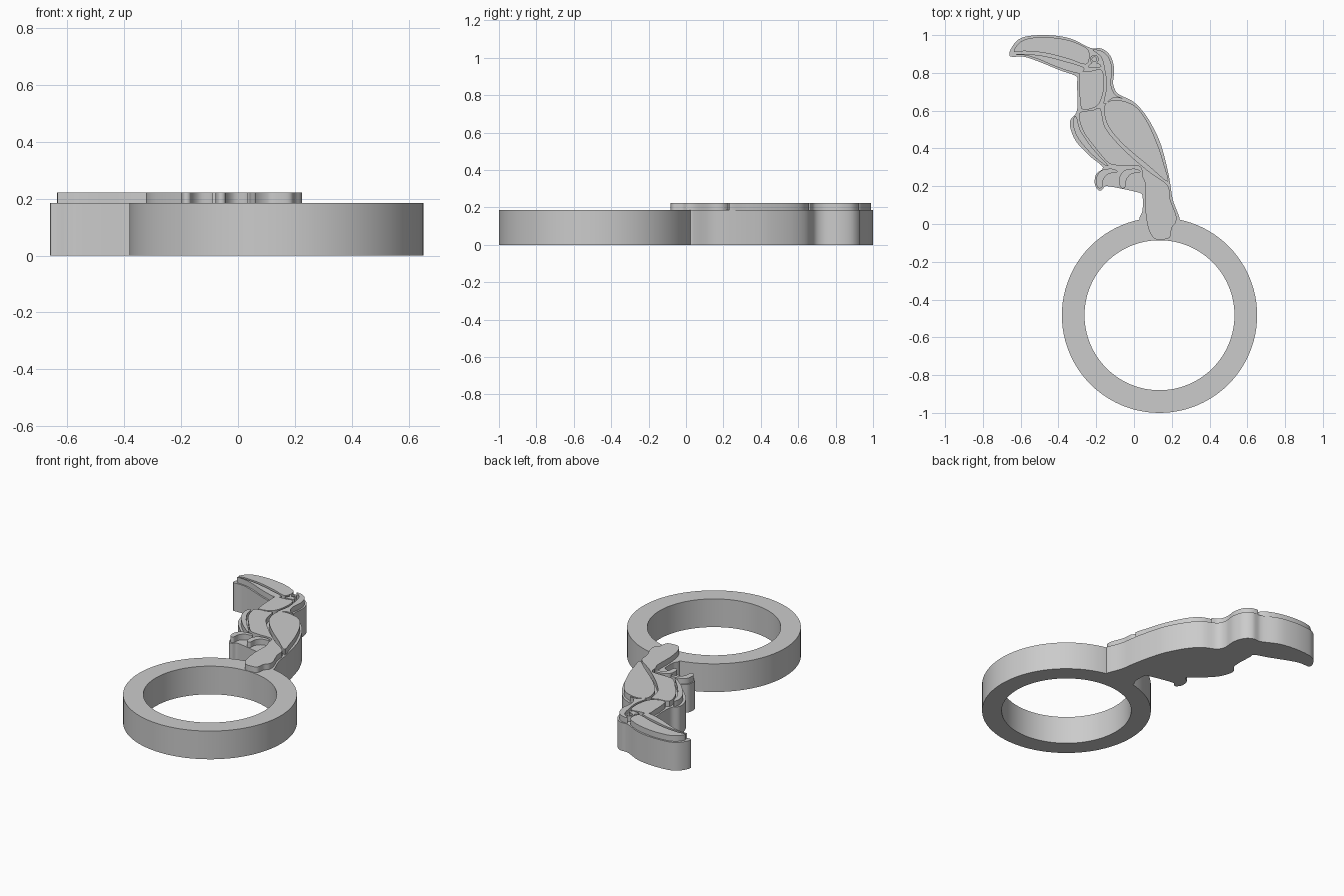
import bpy
import bmesh
import math
from mathutils import Vector

BASE_TOP = 0.185
PANEL_TOP = 0.222

if "Cube" in bpy.data.objects:
    bpy.data.objects.remove(bpy.data.objects["Cube"], do_unlink=True)

grey = bpy.data.materials.new("plain grey")
grey.use_nodes = True
colour = (0.6, 0.6, 0.6, 1)
grey.diffuse_color = colour
grey.node_tree.nodes["Principled BSDF"].inputs["Base Color"].default_value = colour


def finish(bm, name):
    """Turn a bmesh into a shaded object."""
    bmesh.ops.recalc_face_normals(bm, faces=bm.faces)
    mesh = bpy.data.meshes.new(name)
    bm.to_mesh(mesh)
    bm.free()
    mesh.materials.append(grey)
    obj = bpy.data.objects.new(name, mesh)
    bpy.context.collection.objects.link(obj)
    bpy.ops.object.select_all(action="DESELECT")
    obj.select_set(True)
    bpy.context.view_layer.objects.active = obj
    bpy.ops.object.shade_smooth_by_angle(angle=math.radians(30))
    return obj


def smooth_loop(points, steps=5):
    """Closed curve running through every point."""
    pts = [Vector(p) for p in points]
    count = len(pts)
    loop = []
    for i in range(count):
        a, b, c, d = (pts[(i + k) % count] for k in (-1, 0, 1, 2))
        # Limited tangents keep tight corners from overshooting
        span = (c - b).length
        start, end = (c - a) / 2, (d - b) / 2
        for tangent in (start, end):
            if tangent.length > span:
                tangent *= span / tangent.length
        for s in range(steps):
            t = s / steps
            u = 1 - t
            loop.append(b * (u * u * (1 + 2 * t)) + start * (t * u * u)
                        + c * (t * t * (1 + 2 * u)) - end * (t * t * u))
    return loop


def slab(name, points, bottom, top):
    """Extrude a smooth outline upwards."""
    bm = bmesh.new()
    face = bm.faces.new([bm.verts.new((p.x, p.y, bottom)) for p in smooth_loop(points)])
    grown = bmesh.ops.extrude_face_region(bm, geom=[face], use_keep_orig=True)
    verts = [v for v in grown["geom"] if isinstance(v, bmesh.types.BMVert)]
    bmesh.ops.translate(bm, verts=verts, vec=(0, 0, top - bottom))
    return finish(bm, name)


def panel(name, points):
    """Raised panel standing on the base."""
    return slab(name, points, BASE_TOP - 0.01, PANEL_TOP)


def ring(name, centre, outer, inner, bottom, top, segments=96):
    """Flat ring with a square section."""
    bm = bmesh.new()
    section = [(inner, bottom), (outer, bottom), (outer, top), (inner, top)]
    rows = []
    for i in range(segments):
        angle = math.tau * i / segments
        rows.append([bm.verts.new((centre[0] + r * math.cos(angle),
                                   centre[1] + r * math.sin(angle), z))
                     for r, z in section])
    for i, row in enumerate(rows):
        after = rows[(i + 1) % segments]
        for k in range(4):
            j = (k + 1) % 4
            bm.faces.new((row[k], after[k], after[j], row[j]))
    return finish(bm, name)


# Finger ring
ring("ring_band", (.135, -.483), .517, .397, 0, BASE_TOP)

# Thick bird silhouette
slab("bird_base", [
    (-.655, .887), (-.655, .92), (-.62, .97), (-.57, .993), (-.46, 1), (-.34, .983),
    (-.23, .932), (-.17, .928), (-.125, .89), (-.105, .82), (-.11, .74), (-.085, .69),
    (0, .645), (.07, .565), (.135, .44), (.17, .32), (.19, .225), (.205, .13),
    (.235, .05), (.24, .02), (.2, -.04), (.08, -.04), (.03, .025), (.045, .07),
    (.045, .15), (.03, .165), (-.08, .19), (-.15, .2), (-.17, .18), (-.19, .18),
    (-.208, .215), (-.2, .265), (-.165, .3), (-.235, .36), (-.305, .435), (-.335, .5),
    (-.337, .55), (-.305, .59), (-.298, .66), (-.303, .74), (-.303, .78), (-.395, .815),
    (-.5, .858), (-.58, .885)], 0, BASE_TOP)

# Beak halves
panel("upper_beak", [
    (-.635, .912), (-.61, .957), (-.56, .982), (-.46, .989), (-.34, .971), (-.25, .93),
    (-.235, .89), (-.255, .845), (-.35, .875), (-.47, .905), (-.58, .915)])
panel("lower_beak", [
    (-.635, .897), (-.58, .9), (-.48, .89), (-.36, .86), (-.265, .828), (-.29, .797),
    (-.4, .828), (-.5, .87), (-.57, .892)])

# Head: eye, throat and nape
ring("eye_ring", (-.21, .872), .023, .012, BASE_TOP - .01, PANEL_TOP, 24)
panel("cheek", [(-.24, .83), (-.228, .85), (-.19, .85), (-.173, .835), (-.2, .825)])
panel("throat", [
    (-.287, .8), (-.23, .81), (-.172, .815), (-.158, .75), (-.17, .67), (-.2, .622),
    (-.27, .605), (-.285, .65), (-.29, .74)])
panel("nape", [
    (-.22, .922), (-.175, .917), (-.135, .884), (-.116, .82), (-.122, .74), (-.1, .685),
    (-.06, .665), (-.11, .668), (-.16, .635), (-.145, .73), (-.158, .83), (-.175, .885)])

# Wing
panel("wing", [
    (-.16, .61), (-.14, .645), (-.09, .657), (0, .628), (.065, .55), (.125, .42),
    (.16, .31), (.178, .225), (.08, .305), (-.05, .415), (-.135, .515)])

# Body, leg and tail in one panel
panel("body_and_tail", [
    (-.29, .585), (-.22, .602), (-.178, .61), (-.152, .51), (-.06, .4), (.07, .285),
    (.178, .205), (.192, .13), (.222, .05), (.222, .01), (.2, -.02), (.19, -.07),
    (.15, -.082), (.105, -.075), (.075, -.02), (.06, .08), (.06, .21), (.045, .25),
    (.03, .305), (-.06, .31), (-.13, .32), (-.21, .41), (-.27, .495)])
panel("belly_edge", [
    (-.313, .572), (-.324, .535), (-.3, .46), (-.23, .375), (-.155, .312), (-.135, .308),
    (-.22, .402), (-.283, .495), (-.302, .56)])

# Curled claws, two alike side by side
for name, shift in (("front_claw", 0), ("rear_claw", .122)):
    claw = [(-.2, .215), (-.195, .258), (-.165, .287), (-.11, .292), (-.088, .275),
            (-.135, .265), (-.162, .235), (-.168, .195), (-.188, .19)]
    panel(name, [(x + shift, y) for x, y in claw])
